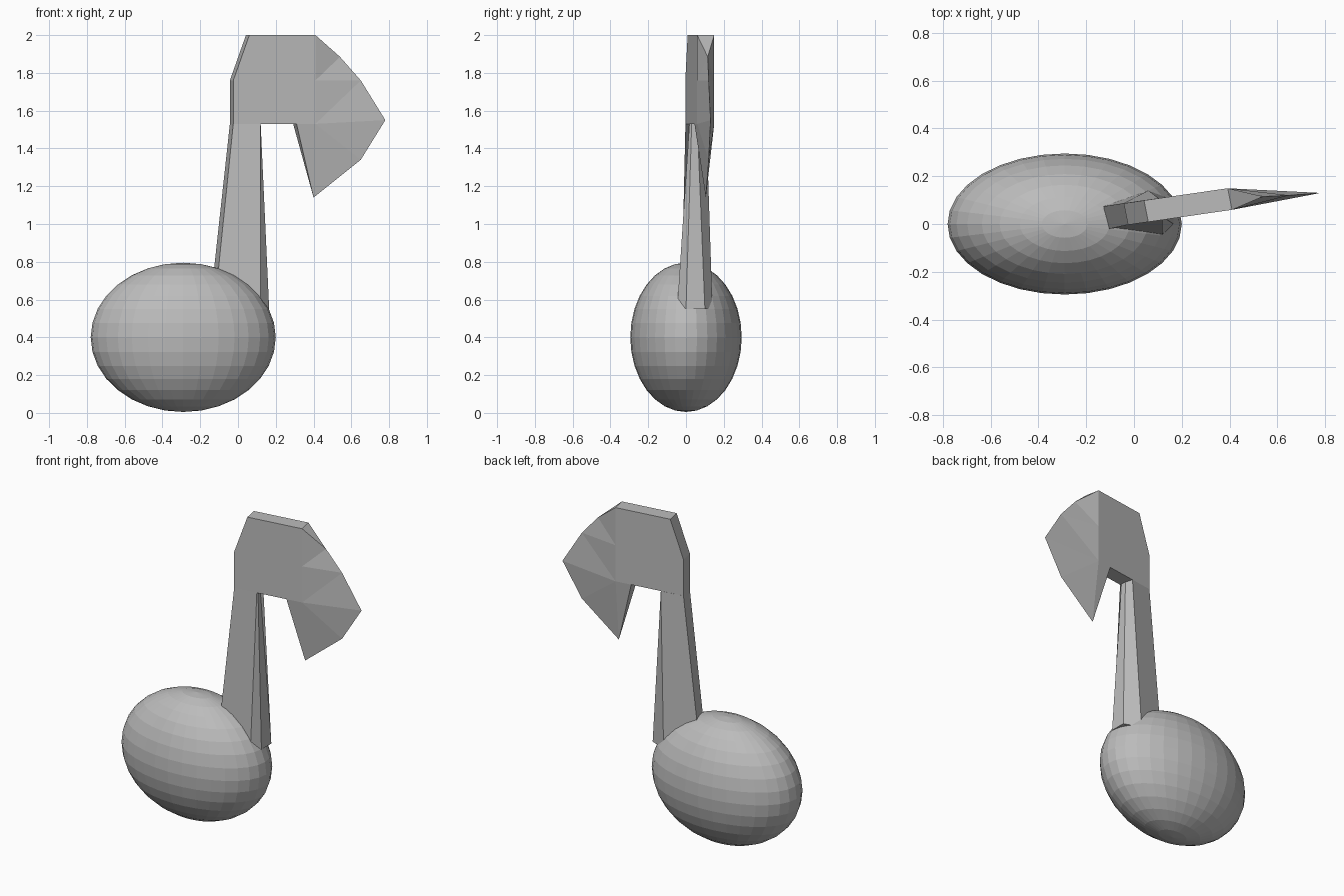
import bpy
import bmesh

cube = bpy.data.objects.get("Cube")
if cube:
    bpy.data.objects.remove(cube, do_unlink=True)

# Single grey finish
grey = bpy.data.materials.new("plain grey")
grey.use_nodes = True
color = (0.5, 0.5, 0.5, 1)
grey.diffuse_color = color
grey.node_tree.nodes["Principled BSDF"].inputs["Base Color"].default_value = color


def finish(name, bm):
    bmesh.ops.recalc_face_normals(bm, faces=bm.faces)
    mesh = bpy.data.meshes.new(name)
    bm.to_mesh(mesh)
    bm.free()
    mesh.materials.append(grey)
    obj = bpy.data.objects.new(name, mesh)
    bpy.context.collection.objects.link(obj)
    return obj


# Note head: faceted ellipsoid
bm = bmesh.new()
bmesh.ops.create_uvsphere(bm, u_segments=32, v_segments=16, radius=1)
head = finish("note_head", bm)
head.scale = (0.49, 0.295, 0.395)
head.location = (-0.29, 0, 0.4)

# Stem: six-sided loft, narrowing towards the flag
bottom = [(-0.15, 0.07), (-0.125, -0.025), (0.12, -0.047),
          (0.165, 0), (0.165, 0.1), (0.06, 0.14)]
top = [(-0.043, 0.087), (-0.025, -0.003), (0.12, 0.018),
       (0.12, 0.03), (0.115, 0.06), (0.102, 0.108)]
bm = bmesh.new()
low = [bm.verts.new((x, y, 0.55)) for x, y in bottom]
high = [bm.verts.new((x, y, 1.53)) for x, y in top]
bm.faces.new(low)
bm.faces.new(high)
for i in range(6):
    j = (i + 1) % 6
    bm.faces.new((low[i], low[j], high[j], high[i]))
finish("stem", bm)

# Flag: slightly turned slab whose outer fan tapers to a knife edge
slab = [(-0.025, 1.53), (-0.025, 1.76), (0.06, 2), (0.41, 2),
        (0.41, 1.76), (0.41, 1.53), (0.31, 1.53), (0.12, 1.53)]
edge = [(0.54, 0.115, 1.885), (0.65, 0.12, 1.76), (0.78, 0.13, 1.55),
        (0.65, 0.12, 1.34), (0.40, 0.105, 1.14)]
bm = bmesh.new()
front = [bm.verts.new((x, 0.145 * x, z)) for x, z in slab]
back = [bm.verts.new((x - 0.018, 0.145 * x + 0.09, z)) for x, z in slab]
rim = [bm.verts.new(p) for p in edge]
for side in (front, back):
    bm.faces.new(side)
    upper, middle, lower, inner = side[3:7]
    fan = [(upper, middle, rim[0]), (middle, rim[0], rim[1]),
           (middle, rim[1], lower), (lower, rim[1], rim[2]),
           (lower, rim[2], rim[3]), (lower, rim[3], rim[4]),
           (lower, rim[4], inner)]
    for tri in fan:
        bm.faces.new(tri)
for i in (0, 1, 2, 6, 7):
    j = (i + 1) % 8
    bm.faces.new((front[i], front[j], back[j], back[i]))
bm.faces.new((front[3], back[3], rim[0]))
bm.faces.new((front[6], back[6], rim[4]))
finish("flag", bm)
